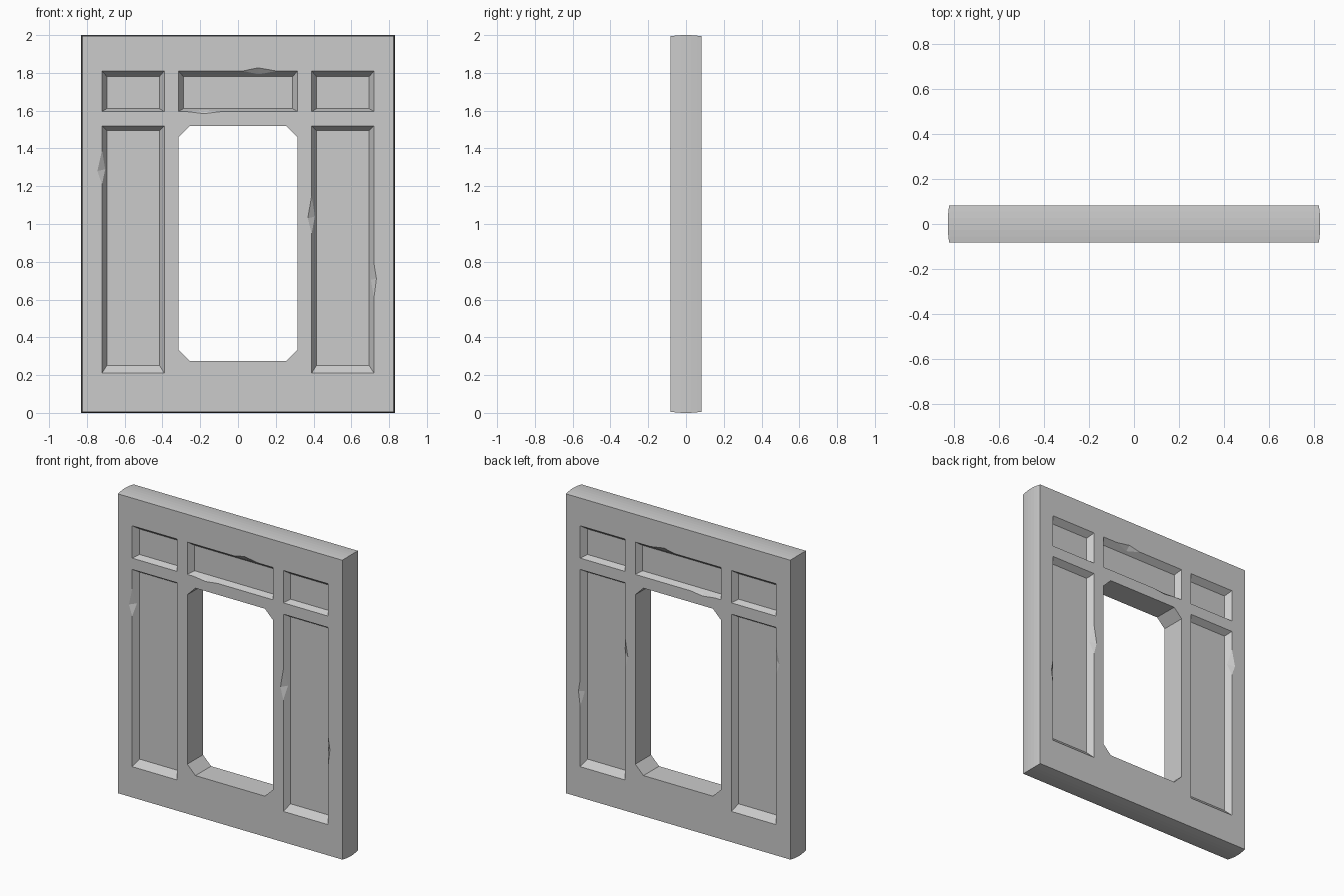
import bpy, bmesh, math

if "Cube" in bpy.data.objects:
    bpy.data.objects.remove(bpy.data.objects["Cube"])

T = 0.082            # half thickness
FLOOR = 0.042        # y of the recessed panel floor
W, H = 0.83, 2.0     # half width, height


def mesh_object(name, bm):
    bmesh.ops.recalc_face_normals(bm, faces=bm.faces)
    me = bpy.data.meshes.new(name)
    bm.to_mesh(me)
    bm.free()
    ob = bpy.data.objects.new(name, me)
    bpy.context.collection.objects.link(ob)
    return ob


def loft(name, rings):
    """Closed solid through rings of 3D points, capped at both ends."""
    bm = bmesh.new()
    loops = [[bm.verts.new(p) for p in r] for r in rings]
    n = len(loops[0])
    for a, b in zip(loops, loops[1:]):
        for i in range(n):
            j = (i + 1) % n
            bm.faces.new((a[i], a[j], b[j], b[i]))
    bm.faces.new(loops[0])
    bm.faces.new(loops[-1])
    return mesh_object(name, bm)


def hull(name, pts):
    bm = bmesh.new()
    for p in pts:
        bm.verts.new(p)
    bmesh.ops.convex_hull(bm, input=bm.verts)
    return mesh_object(name, bm)


def rect(x0, x1, z0, z1, y):
    return [(x0, y, z0), (x1, y, z0), (x1, y, z1), (x0, y, z1)]


# Slab with gently bowed outer edges
rings = []
for i in range(7):
    t = -1 + i / 3
    d = 0.006 * t * t
    rings.append(rect(-W + d, W - d, d, H - d, T * t))
wall = loft("wall_panel", rings)
cutters = []

# Window opening with clipped corners
x, z0, z1, c = 0.315, 0.275, 1.52, 0.06
octagon = [(-x + c, z0), (x - c, z0), (x, z0 + c), (x, z1 - c),
           (x - c, z1), (-x + c, z1), (-x, z1 - c), (-x, z0 + c)]
cutters.append(loft("window_cutter", [[(px, y, pz) for px, pz in octagon] for y in (-0.2, 0.2)]))

# Recessed panels on both faces: x0, x1, z0, z1, bottom inset, top inset
panels = [(-0.72, -0.39, 0.21, 1.52, 0.042, 0.026),
          (0.39, 0.72, 0.21, 1.52, 0.042, 0.026),
          (-0.72, -0.39, 1.595, 1.81, 0.016, 0.03),
          (0.39, 0.72, 1.595, 1.81, 0.016, 0.03),
          (-0.315, 0.315, 1.595, 1.81, 0.016, 0.03)]
# Chips in the panel rims: rim point, outward direction, half length, size, offset of the peak
chips = [((-0.72, 1.30), (-1, 0), 0.09, 0.026, -0.02),
         ((0.39, 1.05), (-1, 0), 0.10, 0.022, -0.02),
         ((0.72, 0.70), (1, 0), 0.09, 0.014, 0.01),
         ((0.115, 1.81), (0, 1), 0.09, 0.018, -0.01),
         ((-0.18, 1.595), (0, -1), 0.09, 0.012, 0.0)]

for s in (-1, 1):
    for x0, x1, z0, z1, b, t in panels:
        e, out = 0.026, 0.02
        k = out / (T - FLOOR)
        inner = rect(x0 + e, x1 - e, z0 + b, z1 - t, s * FLOOR)
        outer = rect(x0 - e * k, x1 + e * k, z0 - b * k, z1 + t * k, s * (T + out))
        cutters.append(loft("panel_cutter", [inner, outer]))
    for (px, pz), (ox, oz), half, size, off in chips:
        def at(along, outward, y):
            return (px + abs(oz) * along + ox * outward, s * y,
                    pz + abs(ox) * along + oz * outward)
        pts = [at(-half, 0, T), at(half, 0, T), at(off, size, T + 0.001),
               at(-half, 0, T + 0.02), at(half, 0, T + 0.02), at(off, size, T + 0.02),
               at(off * 0.5, -0.018, T - 0.027)]
        cutters.append(hull("chip_cutter", pts))

# Carve everything out of the slab, then remove the cutters
for cut in cutters:
    cut.hide_render = True
    m = wall.modifiers.new("carve", 'BOOLEAN')
    m.operation = 'DIFFERENCE'
    m.solver = 'EXACT'
    m.object = cut
bpy.context.view_layer.update()
dg = bpy.context.evaluated_depsgraph_get()
carved = bpy.data.meshes.new_from_object(wall.evaluated_get(dg))
wall.modifiers.clear()
wall.data = carved
for cut in cutters:
    bpy.data.objects.remove(cut, do_unlink=True)
